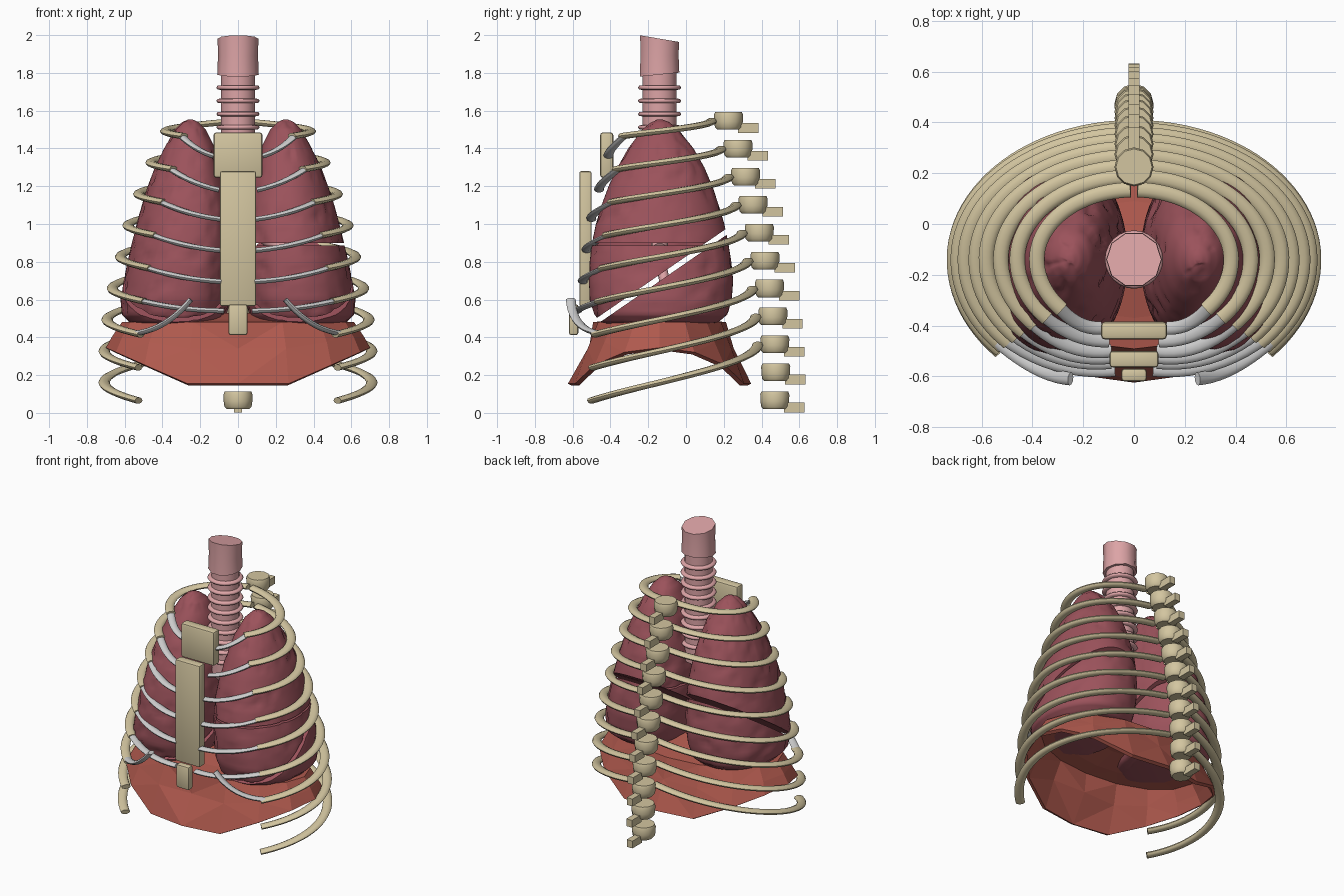
import bpy, bmesh, math
from mathutils import Vector, noise

if "Cube" in bpy.data.objects:
    bpy.data.objects.remove(bpy.data.objects["Cube"])


def material(name, rgb):
    m = bpy.data.materials.new(name)
    m.diffuse_color = (*rgb, 1)
    m.use_nodes = True
    m.node_tree.nodes["Principled BSDF"].inputs["Base Color"].default_value = m.diffuse_color
    return m


BONE = material("bone", (0.65, 0.56, 0.35))
LUNG = material("lung", (0.33, 0.085, 0.105))
MUSCLE = material("muscle", (0.43, 0.10, 0.075))
AIRWAY = material("airway", (0.72, 0.37, 0.38))


def finish(bm, name, mat=None, angle=40):
    """Turn a bmesh into an object, smooth below the given angle."""
    bmesh.ops.recalc_face_normals(bm, faces=bm.faces)
    for f in bm.faces:
        f.smooth = angle > 0
    for e in bm.edges:
        e.smooth = len(e.link_faces) == 2 and e.calc_face_angle(0) < math.radians(angle)
    me = bpy.data.meshes.new(name)
    bm.to_mesh(me)
    bm.free()
    ob = bpy.data.objects.new(name, me)
    bpy.context.collection.objects.link(ob)
    if mat:
        me.materials.append(mat)
    return ob


def loft(rings, caps=True):
    """Skin a list of closed rings of points."""
    bm = bmesh.new()
    vs = [[bm.verts.new(p) for p in r] for r in rings]
    n = len(vs[0])
    for a, b in zip(vs, vs[1:]):
        for i in range(n):
            bm.faces.new((a[i], a[(i + 1) % n], b[(i + 1) % n], b[i]))
    if caps:
        bm.faces.new(vs[0])
        bm.faces.new(vs[-1])
    return bm


def circle(cx, cy, z, rx, ry, n):
    return [Vector((cx + rx * math.cos(math.tau * i / n),
                    cy + ry * math.sin(math.tau * i / n), z)) for i in range(n)]


def lathe(profile, cy, n):
    return loft([circle(0, cy, z, r, r, n) for r, z in profile])


def sweep(pts, w, h, n=10):
    """Sweep an oval, w wide sideways and h tall, along a path."""
    rings = []
    for i, p in enumerate(pts):
        t = (pts[min(i + 1, len(pts) - 1)] - pts[max(i - 1, 0)]).normalized()
        side = t.cross(Vector((0, 0, 1))).normalized()
        up = side.cross(t)
        rings.append([p + side * w * math.cos(math.tau * k / n) + up * h * math.sin(math.tau * k / n)
                      for k in range(n)])
    return loft(rings)


def box(name, x, y0, y1, z0, z1, bevel=0.0):
    bm = bmesh.new()
    bmesh.ops.create_cube(bm, size=1)
    for v in bm.verts:
        v.co = (v.co.x * 2 * x, y0 + (v.co.y + .5) * (y1 - y0), z0 + (v.co.z + .5) * (z1 - z0))
    if bevel:
        bmesh.ops.bevel(bm, geom=bm.edges[:], offset=bevel, segments=2, affect='EDGES', profile=0.5)
    return finish(bm, name, BONE, 40 if bevel else 0)


def bezier(a, b, c, n=10):
    return [a * (1 - t) ** 2 + b * 2 * t * (1 - t) + c * t * t for t in (i / n for i in range(n + 1))]


# Spine
SPINE_Y = [.225, .275, .315, .355, .388, .418, .442, .46, .47, .475, .47]
for i, y in enumerate(SPINE_Y):
    z = 1.547 - 0.148 * i
    prof = [(.060, z - .047), (.072, z - .034), (.076, z - .005), (.077, z + .03), (.071, z + .046)]
    finish(lathe(prof, y, 12), f"vertebra_{i + 1}", BONE)
    box(f"spinous_process_{i + 1}", .022, y + .05, y + .158, z - .064, z - .013)

# Ribs and rib cartilage
CY = -0.14
RIB_A = [.383, .46, .525, .582, .622, .665, .693, .708, .708]
CART_END = [(.13, -.41, 1.36), (.10, -.46, 1.18), (.09, -.50, 1.025), (.09, -.525, .86),
            (.09, -.545, .695), (.075, -.575, .54), (.25, -.61, .60)]
for sx, side in ((1, "left"), (-1, "right")):
    for i, a in enumerate(RIB_A):
        b = SPINE_Y[i] - .09 - CY
        zb, zf = 1.545 - .148 * i, 1.465 - .175 * i
        pts = []
        for k in range(37):
            t = k / 36
            ang = math.radians(88 - 130 * t)
            pts.append(Vector((sx * a * math.cos(ang), CY + (b if ang > 0 else b + .02) * math.sin(ang),
                               zb + (zf - zb) * t)))
        finish(sweep(pts, .030, .017), f"rib_{side}_{i + 1}", BONE, 50)
        if i < len(CART_END):
            x, y, z = CART_END[i]
            p0, p2 = pts[-2], Vector((sx * x, y, z))
            # cartilage carries on the arc of its rib
            p1 = Vector((sx * .38, -.60, .44)) if i == 6 else Vector(
                ((p0.x * .55 + p2.x * .45), y - (.005 if i < 2 else .022), (p0.z + p2.z) / 2 - .025))
            finish(sweep(bezier(p0, p1, p2), .026, .014), f"cartilage_{side}_{i + 1}", None, 50)

# Breastbone
box("breastbone_top", .13, -.455, -.385, 1.245, 1.485, .015)
box("breastbone_body", .096, -.565, -.50, .565, 1.28, .012)
box("breastbone_tip", .05, -.62, -.57, .412, .575, .012)

# Windpipe with rings, voice box and bronchi
finish(lathe([(.09, 1.04), (.09, 1.80)], CY, 20), "windpipe", AIRWAY)
for i in range(9):
    z = 1.722 - .07 * i
    prof = [(.085, z - .013), (.108, z - .010), (.115, z), (.108, z + .010), (.085, z + .013)]
    finish(lathe(prof, CY, 24), f"windpipe_ring_{i + 1}", AIRWAY, 70)
bm = lathe([(.110, 1.78), (.106, 1.89), (.108, 2.0)], CY, 10)
for v in bm.verts:
    d = v.co.y - CY + .11
    v.co.z += -.17 * d if v.co.z > 1.95 else .1 * d if v.co.z < 1.8 else 0
finish(bm, "voice_box", AIRWAY)
for sx, side in ((1, "left"), (-1, "right")):
    path = bezier(Vector((0, CY, 1.1)), Vector((sx * .06, CY, .98)), Vector((sx * .25, CY, .86)))
    finish(sweep(path, .045, .045), f"bronchus_{side}", AIRWAY)
    path = bezier(Vector((sx * .2, CY, .9)), Vector((sx * .3, CY, .82)), Vector((sx * .34, CY + .03, .68)))
    finish(sweep(path, .028, .028), f"bronchus_branch_{side}", AIRWAY)

# Lung levels: z, inner x, outer x, front y, back y
LEVELS = [(.465, .16, .50, -.38, .08), (.48, .09, .575, -.45, .17), (.52, .06, .615, -.485, .22),
          (.6, .04, .622, -.51, .242), (.7, .03, .605, -.515, .25), (.8, .025, .585, -.51, .24),
          (.9, .025, .562, -.498, .224), (1.0, .03, .537, -.477, .203), (1.1, .045, .51, -.447, .173),
          (1.2, .065, .478, -.41, .14), (1.3, .09, .44, -.363, .097), (1.4, .12, .392, -.306, .04),
          (1.5, .17, .335, -.232, -.04), (1.54, .21, .295, -.185, -.09), (1.553, .24, .265, -.155, -.125)]


def lung(sx):
    rings = []
    for lo, hi in zip(LEVELS, LEVELS[1:] + LEVELS[-1:]):
        for k in range(1 if lo is hi else 4):
            z, x0, x1, y0, y1 = (p + (q - p) * k / 4 for p, q in zip(lo, hi))
            rings.append(circle(sx * (x0 + x1) / 2, (y0 + y1) / 2, z, (x1 - x0) / 2, (y1 - y0) / 2, 64))
    for r in rings:
        c = sum(r, Vector()) / len(r)
        rx = max(p.x for p in r) - c.x
        for p in r:
            u = (p.x - c.x) * sx / rx
            if u < 0:  # flatter inner side
                p.x = c.x - sx * rx * (-u) ** .75
            # shallow dimples
            dent = max(0, noise.noise(Vector((p.x * 20, p.y * 20, p.z * 14))) - .2)
            p -= (p - c).normalized() * min(.012, dent * .04)
    bm = loft(rings)
    bmesh.ops.recalc_face_normals(bm, faces=bm.faces)
    return bm


def lobe(sx, name, cuts):
    """Cut a lung with planes (point, normal); the normal side is removed."""
    bm = lung(sx)
    for co, no in cuts:
        res = bmesh.ops.bisect_plane(bm, geom=bm.verts[:] + bm.edges[:] + bm.faces[:],
                                     plane_co=co, plane_no=no, clear_outer=True)
        edges = [e for e in res["geom_cut"] if isinstance(e, bmesh.types.BMEdge)]
        bmesh.ops.edgeloop_fill(bm, edges=edges)
    finish(bm, name, LUNG, 50)


# Lobes split by a slanted fissure, plus a level one on one side
N = Vector((0, -.69, 1)).normalized()
P = Vector((0, -.458, .495))
above, below = (P + N * .014, -N), (P - N * .014, N)
lobe(1, "lung_a_upper_lobe", [above, (Vector((0, 0, .899)), Vector((0, 0, -1)))])
lobe(1, "lung_a_middle_lobe", [above, (Vector((0, 0, .887)), Vector((0, 0, 1)))])
lobe(1, "lung_a_lower_lobe", [below])
lobe(-1, "lung_b_upper_lobe", [above])
lobe(-1, "lung_b_lower_lobe", [below])

# Diaphragm: faceted dome, rim low at front and back, folded at the front
rings = []
for rx, ry, z in ((.70, .485, None), (.665, .412, .34), (.615, .352, .48), (.40, .23, .495), (.12, .07, .53)):
    ring = circle(0, CY, z or 0, rx, ry, 16)
    for p in ring:
        rim = .155 + .19 * max(0, (abs(p.x) * .70 / rx - .27) / .43)
        if z is None:
            p.z = rim
        elif z < .4:
            p.z = z + (rim - .155) * .35
            if abs(p.x) < .01:
                p.y *= .93
    rings.append(ring)
bm = loft(rings, caps=False)
bm.faces.new([v for v in bm.verts if abs(v.co.z - .53) < .001])
bmesh.ops.triangulate(bm, faces=[f for f in bm.faces if len(f.verts) == 4])
dome = finish(bm, "diaphragm", MUSCLE, 0)
mod = dome.modifiers.new("thickness", 'SOLIDIFY')
mod.thickness = .025
mod.offset = -1
